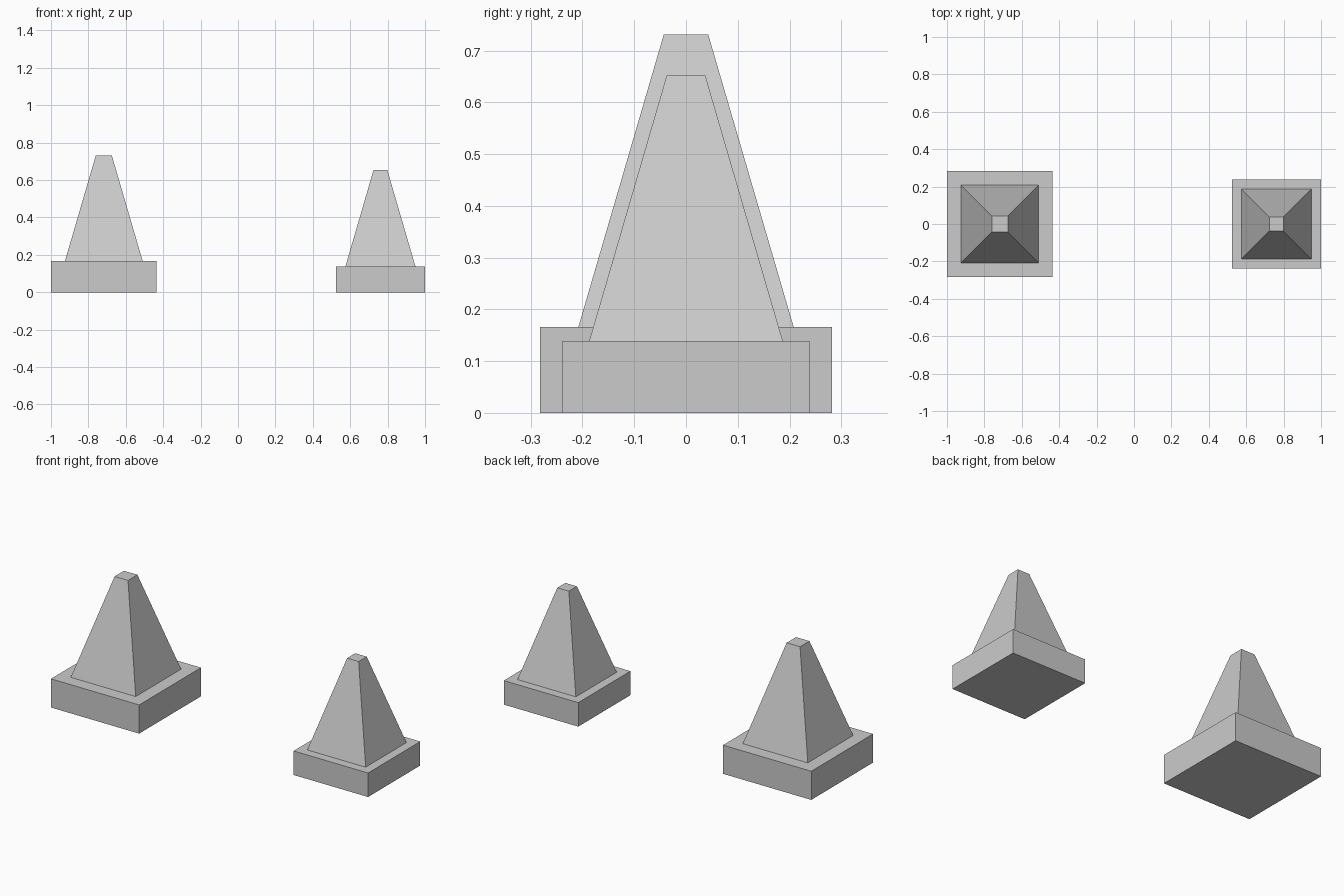
import bpy, bmesh

if "Cube" in bpy.data.objects:
    bpy.data.objects.remove(bpy.data.objects["Cube"])

# Single flat grey for the whole model
grey = bpy.data.materials.new("light_grey")
grey.diffuse_color = (0.6, 0.6, 0.6, 1.0)
grey.use_nodes = True
grey.node_tree.nodes["Principled BSDF"].inputs["Base Color"].default_value = grey.diffuse_color


def frustum(name, x, z0, z1, half_bottom, half_top):
    """Square block whose sides may taper from bottom to top."""
    bm = bmesh.new()
    bmesh.ops.create_cube(bm, size=2)
    for v in bm.verts:
        half, z = (half_top, z1) if v.co.z > 0 else (half_bottom, z0)
        v.co = (v.co.x * half, v.co.y * half, z)
    mesh = bpy.data.meshes.new(name)
    bm.to_mesh(mesh)
    bm.free()
    mesh.materials.append(grey)
    obj = bpy.data.objects.new(name, mesh)
    obj.location.x = x
    bpy.context.collection.objects.link(obj)


def marker(name, x, base_half, base_height, top, foot_half, tip_half):
    # Square plinth with a tapered pillar on top
    frustum(name + "_base", x, 0, base_height, base_half, base_half)
    frustum(name + "_pillar", x, base_height, top, foot_half, tip_half)


marker("large", -0.7175, 0.2825, 0.166, 0.731, 0.208, 0.043)
marker("small", 0.7615, 0.2385, 0.139, 0.653, 0.187, 0.037)
